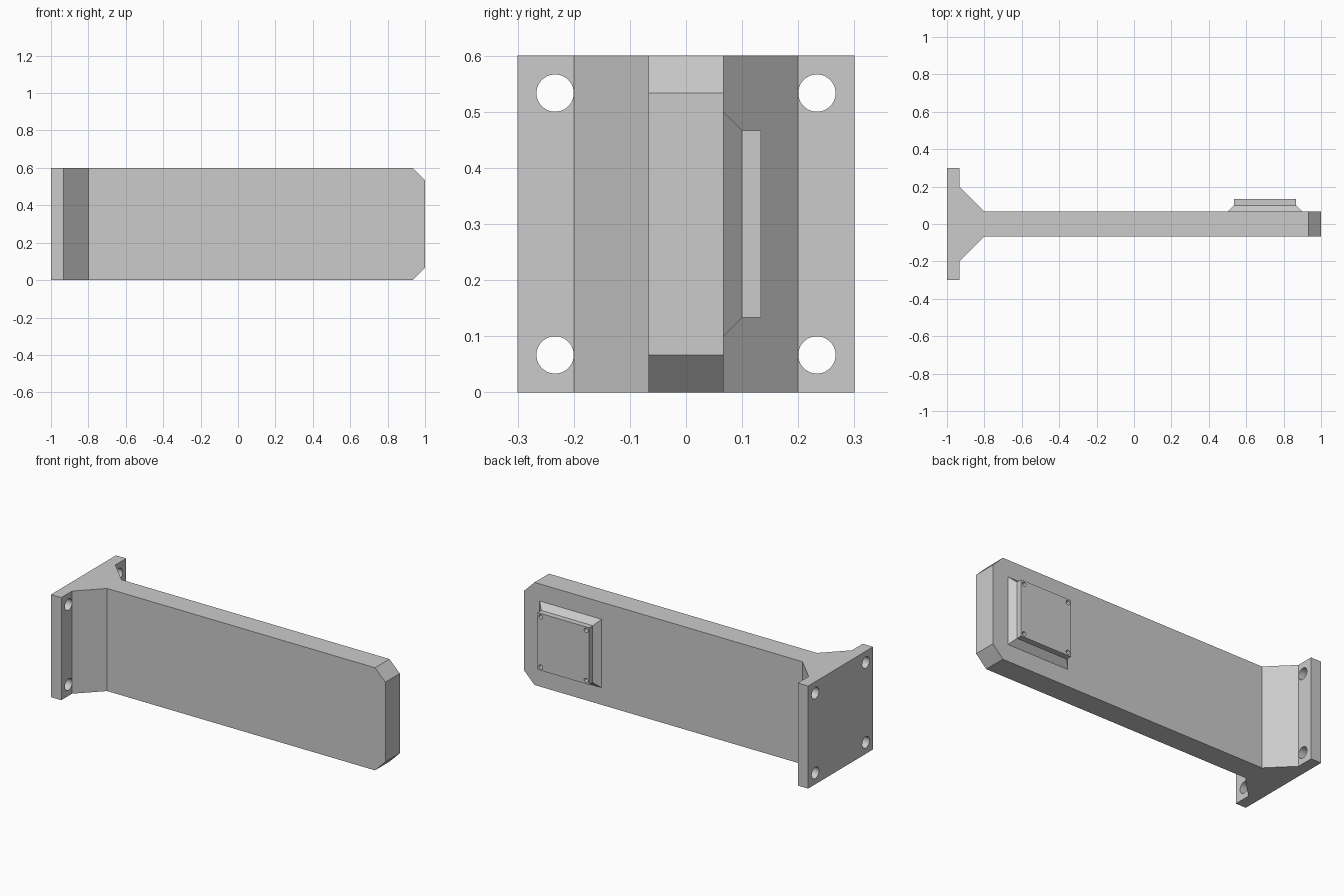
import bpy, bmesh, math
from mathutils import Matrix, Vector

if "Cube" in bpy.data.objects:
    bpy.data.objects.remove(bpy.data.objects["Cube"])

U = 1 / 15  # the design grid step

grey = bpy.data.materials.new("light grey")
grey.diffuse_color = (0.6, 0.6, 0.6, 1)
grey.use_nodes = True
grey.node_tree.nodes["Principled BSDF"].inputs["Base Color"].default_value = grey.diffuse_color


def make_object(name, bm):
    bmesh.ops.recalc_face_normals(bm, faces=bm.faces)
    mesh = bpy.data.meshes.new(name)
    bm.to_mesh(mesh)
    bm.free()
    mesh.materials.append(grey)
    ob = bpy.data.objects.new(name, mesh)
    bpy.context.collection.objects.link(ob)
    return ob


def drill(target, name, centres, radius, depth, axis, segments=32):
    """Cut round holes at the given centres along an axis."""
    bm = bmesh.new()
    turn = Vector((0, 0, 1)).rotation_difference(Vector(axis)).to_matrix().to_4x4()
    half_step = Matrix.Rotation(math.pi / segments, 4, 'Z')
    for c in centres:
        bmesh.ops.create_cone(bm, cap_ends=True, segments=segments, radius1=radius,
                              radius2=radius, depth=depth,
                              matrix=Matrix.Translation(c) @ turn @ half_step)
    cutter = make_object(name, bm)
    cutter.hide_render = True
    cutter.hide_set(True)
    mod = target.modifiers.new("holes", 'BOOLEAN')
    mod.operation = 'DIFFERENCE'
    mod.solver = 'EXACT'
    mod.object = cutter


# Arm with flared mounting flange: plan profile extruded upwards
half = [(-1, 4.5 * U), (-1 + U, 4.5 * U), (-1 + U, 3 * U), (-1 + 3 * U, U), (1, U)]
profile = half + [(x, -y) for x, y in reversed(half)]
bm = bmesh.new()
face = bm.faces.new([bm.verts.new((x, y, 0)) for x, y in profile])
top = bmesh.ops.extrude_face_region(bm, geom=[face])["geom"]
bmesh.ops.translate(bm, vec=(0, 0, 0.6),
                    verts=[v for v in top if isinstance(v, bmesh.types.BMVert)])
bmesh.ops.recalc_face_normals(bm, faces=bm.faces)
# Chamfered upper and lower corners of the free end
tip = [e for e in bm.edges if all(v.co.x > 0.99 for v in e.verts)
       and abs(e.verts[0].co.y - e.verts[1].co.y) > 0.01]
bmesh.ops.bevel(bm, geom=tip, offset=U, offset_type='OFFSET', segments=1,
                profile=0.5, affect='EDGES')
arm = make_object("bracket_arm", bm)
drill(arm, "flange_hole_cutter",
      [Vector((-1 + U / 2, sy * 3.5 * U, z)) for sy in (-1, 1) for z in (U, 0.6 - U)],
      U / 2, 2 * U, (1, 0, 0))

# Square mounting pad: sloped foot with a straight plate above it
bm = bmesh.new()
cx, cz = 0.7, 0.3
rings = []
for y, h in ((U, 3 * U), (1.5 * U, 2.5 * U), (2 * U, 2.5 * U)):
    rings.append([bm.verts.new((cx + sx * h, y, cz + sz * h))
                  for sx, sz in ((-1, -1), (1, -1), (1, 1), (-1, 1))])
for a, b in zip(rings, rings[1:]):
    for i in range(4):
        j = (i + 1) % 4
        bm.faces.new((a[i], a[j], b[j], b[i]))
bm.faces.new(rings[0])
bm.faces.new(rings[-1])
pad = make_object("mounting_pad", bm)
inset = 2.5 * U - 0.02
drill(pad, "pad_hole_cutter",
      [Vector((cx + sx * inset, 2 * U, cz + sz * inset)) for sx in (-1, 1) for sz in (-1, 1)],
      0.0125, U * 0.96, (0, 1, 0), 24)
